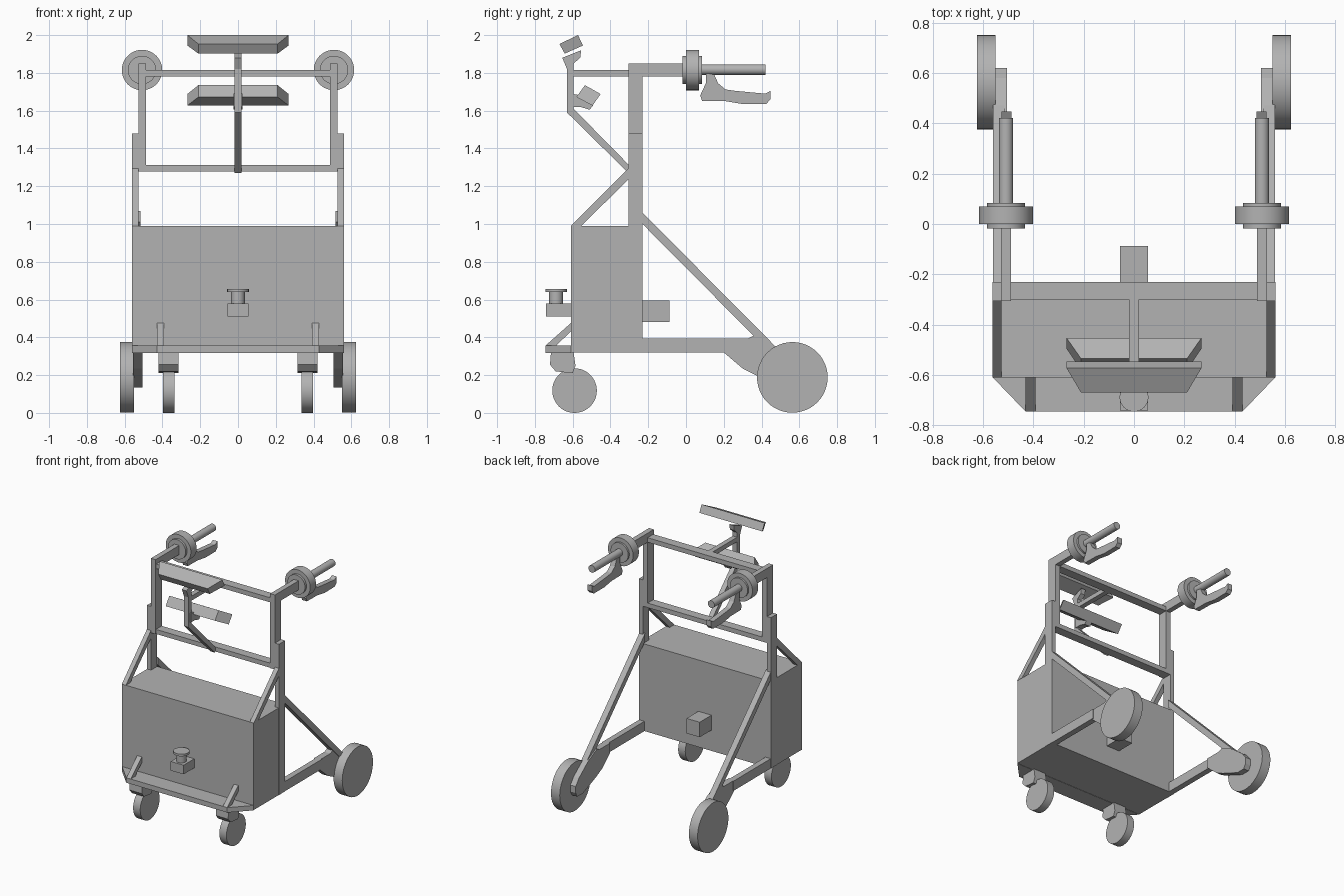
import bpy, bmesh, math
from mathutils import Vector, Matrix

cube = bpy.data.objects.get("Cube")
if cube:
    bpy.data.objects.remove(cube, do_unlink=True)

grey = bpy.data.materials.new("plain grey")
grey.use_nodes = True
grey.diffuse_color = (0.45, 0.45, 0.45, 1)
grey.node_tree.nodes["Principled BSDF"].inputs["Base Color"].default_value = grey.diffuse_color


def finish(name, bm):
    bmesh.ops.recalc_face_normals(bm, faces=bm.faces)
    mesh = bpy.data.meshes.new(name)
    bm.to_mesh(mesh)
    bm.free()
    mesh.materials.append(grey)
    obj = bpy.data.objects.new(name, mesh)
    bpy.context.collection.objects.link(obj)
    return obj


def loft(name, ends):
    """Solid between two matching outlines."""
    bm = bmesh.new()
    a, b = [[bm.verts.new(p) for p in end] for end in ends]
    bm.faces.new(a)
    bm.faces.new(b[::-1])
    for i in range(len(a)):
        j = (i + 1) % len(a)
        bm.faces.new((a[i], b[i], b[j], a[j]))
    return finish(name, bm)


def side_plate(name, x0, x1, outline):
    """Extrude a (y, z) outline across x."""
    return loft(name, [[(x, y, z) for y, z in outline] for x in (x0, x1)])


def box(name, x0, x1, y0, y1, z0, z1):
    return side_plate(name, x0, x1, [(y0, z0), (y1, z0), (y1, z1), (y0, z1)])


def cylinder(name, start, end, radius):
    start, end = Vector(start), Vector(end)
    axis = end - start
    turn = axis.to_track_quat('Z', 'Y').to_matrix().to_4x4()
    bm = bmesh.new()
    bmesh.ops.create_cone(bm, cap_ends=True, segments=48, radius1=radius, radius2=radius,
                          depth=axis.length,
                          matrix=Matrix.Translation((start + end) / 2) @ turn)
    obj = finish(name, bm)
    for poly in obj.data.polygons:
        poly.use_smooth = len(poly.vertices) == 4
    for edge in obj.data.edges:
        a, b = (obj.data.vertices[v].co for v in edge.vertices)
        edge.use_edge_sharp = abs((a - b).dot(axis)) < 1e-5
    return obj


def mirror(obj):
    """Reflect a left-hand part to the right side."""
    mod = obj.modifiers.new("mirror", 'MIRROR')
    mod.use_axis = (True, False, False)
    mod.use_clip = False


# Storage box, footplate and fittings
box("storage_box", -0.56, 0.56, -0.61, -0.23, 0.32, 0.99)
plate = [(-0.56, -0.61), (-0.43, -0.745), (0.43, -0.745), (0.56, -0.61)]
loft("front_plate", [[(x, y, z) for x, y in plate] for z in (0.318, 0.356)])
box("button_base", -0.055, 0.055, -0.74, -0.61, 0.51, 0.58)
cylinder("button_stem", (0, -0.688, 0.58), (0, -0.688, 0.645), 0.036)
cylinder("button_cap", (0, -0.688, 0.64), (0, -0.688, 0.657), 0.057)
box("rear_block", -0.056, 0.056, -0.23, -0.087, 0.48, 0.595)

# Cross bars of the frame
box("upper_cross_bar", -0.5, 0.5, -0.3, -0.23, 1.78, 1.815)
box("lower_cross_bar", -0.5, 0.5, -0.3, -0.23, 1.277, 1.312)

# Central stem with its two cradles
side_plate("stem", -0.019, 0.019, [
    (-0.305, 1.27), (-0.63, 1.59), (-0.63, 1.82), (-0.655, 1.88), (-0.555, 1.92),
    (-0.56, 1.88), (-0.595, 1.85), (-0.595, 1.61), (-0.3, 1.31)])
box("stem_tie", -0.019, 0.019, -0.61, -0.29, 1.78, 1.815)
side_plate("cradle_prong", -0.025, 0.025, [
    (-0.61, 1.62), (-0.56, 1.62), (-0.51, 1.605), (-0.49, 1.63), (-0.55, 1.68), (-0.61, 1.69)])


def cradle(name, narrow, wide):
    ends = []
    for side in (-1, 1):
        ends.append([(side * 0.21, y, z) for y, z in narrow]
                    + [(side * 0.268, y, z) for y, z in wide])
    loft(name, ends)


cradle("upper_cradle", [(-0.67, 1.953), (-0.642, 1.902)], [(-0.545, 1.945), (-0.572, 2.0)])
cradle("lower_cradle", [(-0.535, 1.735), (-0.58, 1.672)], [(-0.495, 1.627), (-0.452, 1.688)])

# Left-hand parts, mirrored to the right
lever_outline = [
    (0.105, 1.8), (0.15, 1.79), (0.17, 1.745), (0.21, 1.712), (0.26, 1.705), (0.42, 1.69),
    (0.447, 1.705), (0.447, 1.66), (0.425, 1.636), (0.3, 1.635), (0.21, 1.65),
    (0.085, 1.652), (0.075, 1.68), (0.105, 1.745)]
foot_bracket = [
    (0.2, 0.32), (0.3, 0.235), (0.37, 0.2), (0.53, 0.135), (0.6, 0.135), (0.62, 0.17),
    (0.62, 0.22), (0.58, 0.27), (0.47, 0.355), (0.36, 0.41), (0.33, 0.395), (0.2, 0.395)]
caster_fork = [
    (-0.715, 0.32), (-0.72, 0.255), (-0.69, 0.22), (-0.6, 0.21), (-0.585, 0.25), (-0.595, 0.32)]

parts = [
    box("lower_upright", 0.527, 0.562, -0.305, -0.23, 0.32, 1.48),
    box("upper_upright", 0.488, 0.528, -0.305, -0.23, 1.277, 1.85),
    box("handle_arm", 0.488, 0.528, -0.305, 0, 1.78, 1.85),
    side_plate("front_brace", 0.527, 0.562, [
        (-0.61, 0.99), (-0.555, 0.99), (-0.29, 1.25), (-0.29, 1.31)]),
    side_plate("rear_brace", 0.515, 0.56, [
        (-0.24, 1.01), (-0.24, 1.07), (0.49, 0.335), (0.43, 0.335)]),
    box("bottom_rail", 0.515, 0.56, -0.24, 0.22, 0.32, 0.395),
    side_plate("foot_bracket", 0.505, 0.555, foot_bracket),
    cylinder("rear_wheel", (0.55, 0.563, 0.188), (0.624, 0.563, 0.188), 0.187),
    side_plate("plate_strut", 0.392, 0.43, [
        (-0.745, 0.355), (-0.69, 0.355), (-0.61, 0.43), (-0.61, 0.475)]),
    side_plate("caster_fork", 0.315, 0.42, caster_fork),
    cylinder("caster_wheel", (0.337, -0.59, 0.118), (0.397, -0.59, 0.118), 0.118),
    cylinder("handle_hub", (0.508, -0.018, 1.815), (0.508, 0.084, 1.815), 0.075),
    cylinder("handle_disc", (0.508, 0, 1.815), (0.508, 0.07, 1.815), 0.107),
    cylinder("grip", (0.508, 0.08, 1.817), (0.508, 0.42, 1.817), 0.028),
    side_plate("brake_lever", 0.487, 0.527, lever_outline),
]
for part in parts:
    mirror(part)
